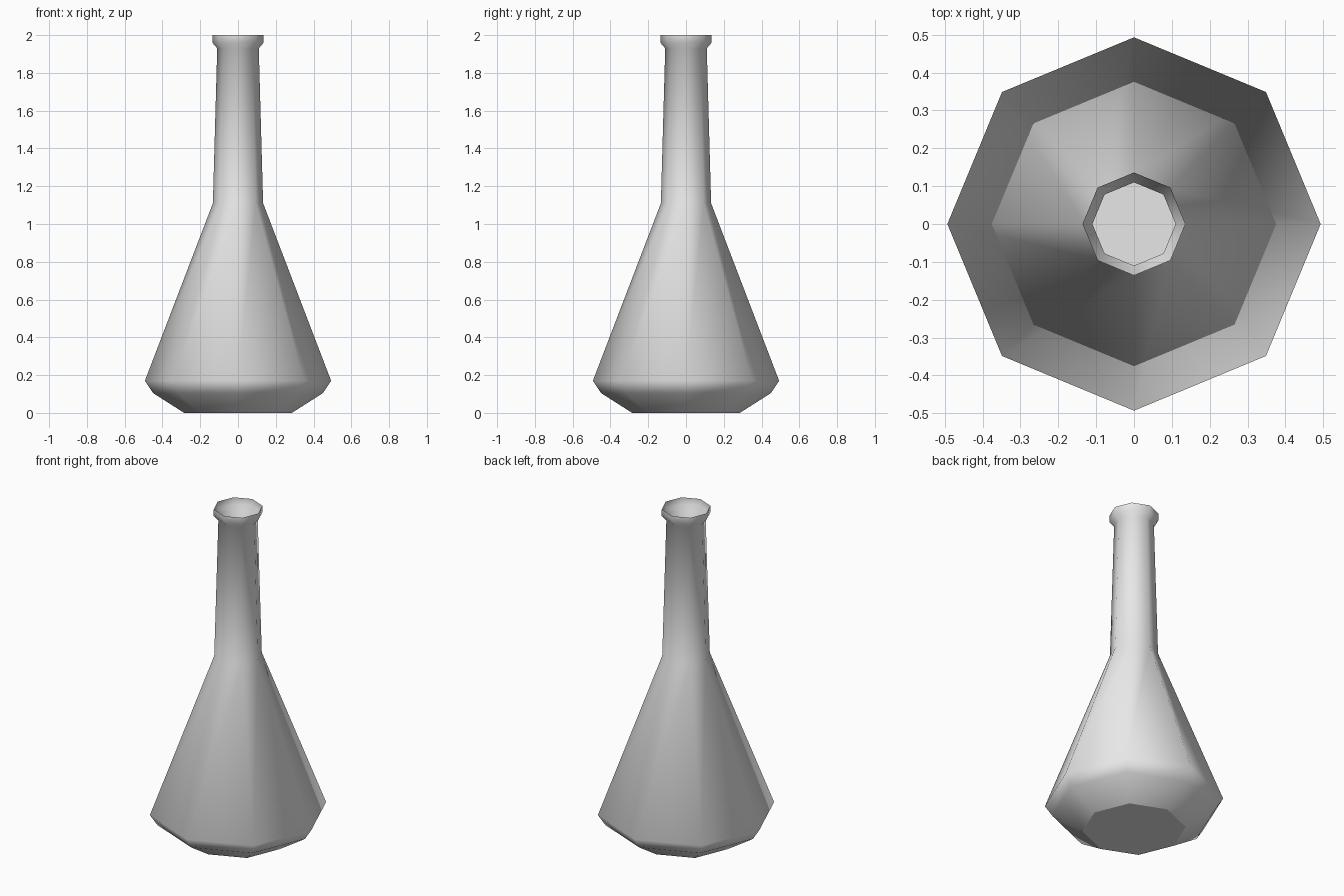
import bpy
import bmesh
from math import cos, sin, tau

SIDES = 8

cube = bpy.data.objects.get("Cube")
if cube:
    bpy.data.objects.remove(cube, do_unlink=True)

grey = bpy.data.materials.new("light grey")
grey.use_nodes = True
COLOUR = (0.8, 0.8, 0.8, 1)
grey.diffuse_color = COLOUR
for node in grey.node_tree.nodes:
    if node.type == "BSDF_PRINCIPLED":
        node.inputs["Base Color"].default_value = COLOUR


def lathe(name, profile, cap_top):
    """Revolve (radius, height) points into a smooth wall with flat caps."""
    bm = bmesh.new()
    rings = []
    for r, z in profile:
        rings.append([bm.verts.new((r * cos(tau * i / SIDES), r * sin(tau * i / SIDES), z))
                      for i in range(SIDES)])
    for low, high in zip(rings, rings[1:]):
        for i in range(SIDES):
            j = (i + 1) % SIDES
            bm.faces.new((low[i], low[j], high[j], high[i])).smooth = True
    caps = [bm.faces.new(rings[0][::-1])]
    if cap_top:
        caps.append(bm.faces.new(rings[-1]))
    for cap in caps:
        cap.smooth = False
        for edge in cap.edges:
            edge.smooth = False
    mesh = bpy.data.meshes.new(name)
    bm.to_mesh(mesh)
    bm.free()
    mesh.materials.append(grey)
    obj = bpy.data.objects.new(name, mesh)
    bpy.context.collection.objects.link(obj)
    return obj


# Flask: base, bevel, shoulder, neck and flared open rim
base = [(0.285, 0), (0.45, 0.105), (0.493, 0.17)]
neck = [(0.133, 1.11), (0.11, 1.93), (0.136, 1.96), (0.136, 2.0)]
lathe("flask", base + neck, cap_top=False)

# Liquid: fills the lower body just inside the wall
fill = [(r - 0.003, z + 0.003) for r, z in base] + [(0.205, 0.91)]
lathe("liquid", fill, cap_top=True)
